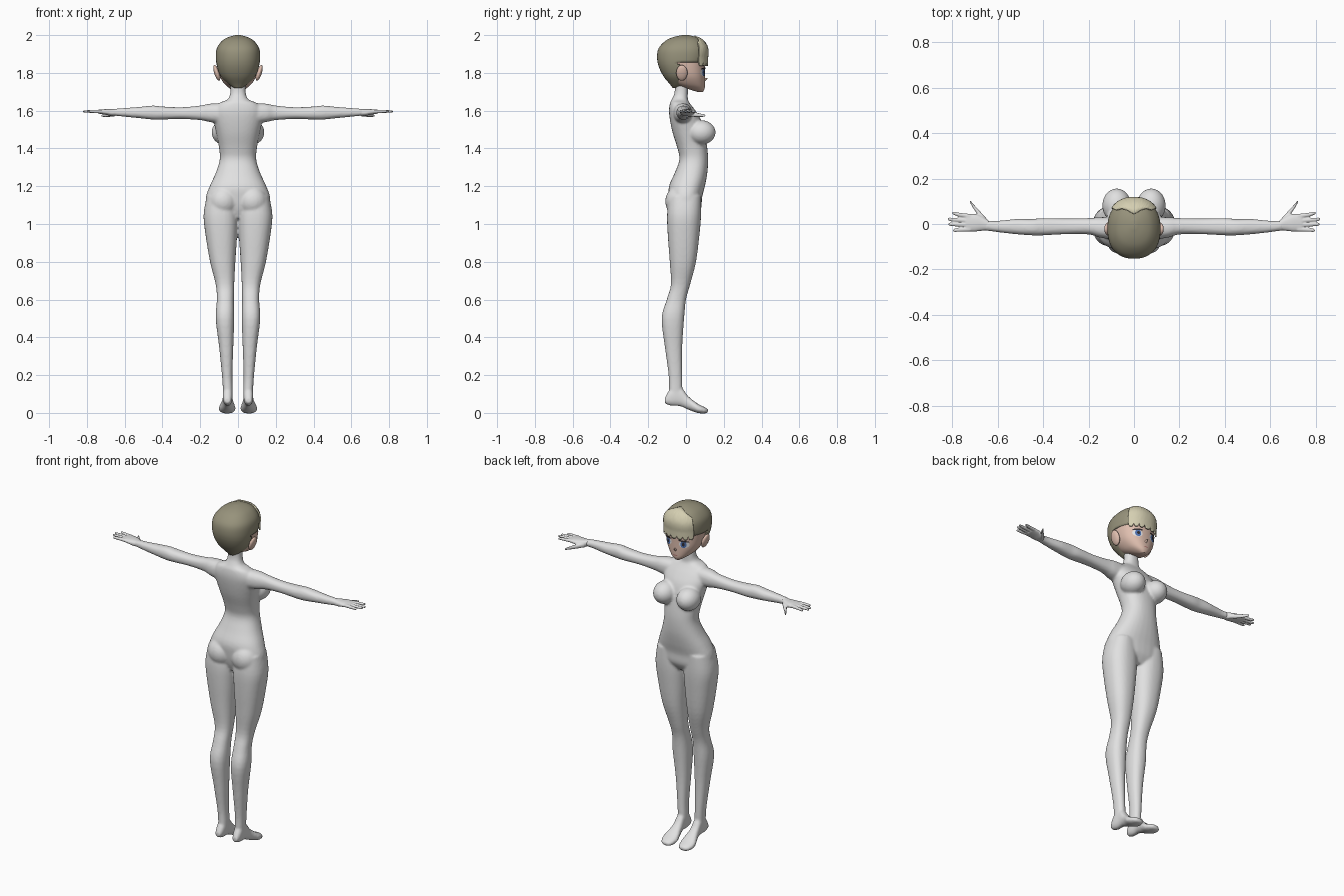
import bpy, bmesh, math
from mathutils import Matrix, Vector
from mathutils.bvhtree import BVHTree

if "Cube" in bpy.data.objects:
    bpy.data.objects.remove(bpy.data.objects["Cube"])


def material(name, *rgb):
    m = bpy.data.materials.new(name)
    m.use_nodes = True
    m.diffuse_color = (*rgb, 1)
    bsdf = next(n for n in m.node_tree.nodes if n.type == "BSDF_PRINCIPLED")
    bsdf.inputs["Base Color"].default_value = (*rgb, 1)
    return m


BODY = material("body grey", .75, .75, .75)
HAIR = material("dark hair", .31, .29, .2)
FRINGE = material("light hair", .66, .62, .44)
SKIN = material("face skin", .74, .52, .43)
WHITE = material("eye white", .85, .85, .87)
BLUE = material("iris blue", .08, .17, .45)
DARK = material("lash dark", .03, .025, .03)
LIP = material("lip", .5, .22, .2)


def smooth_rows(rows, sub):
    """Catmull-Rom interpolation of the section rows."""
    out = []
    last = len(rows) - 1
    for i in range(last):
        quad = [Vector(rows[min(max(j, 0), last)]) for j in range(i - 1, i + 3)]
        a, b, c, d = quad
        for k in range(sub):
            t = k / sub
            out.append(b + (c - a) * t / 2 + (a * 2 - b * 5 + c * 4 - d) * t * t / 2
                       + (b * 3 - a - c * 3 + d) * t ** 3 / 2)
    return out + [Vector(rows[-1])]


def power(v):
    return math.copysign(abs(v) ** .87, v)


def loft(bm, rows, axis, sides=(1,), n=32, sub=4):
    """Skin oval sections: position along axis, then low/high of both other axes."""
    for s in sides:
        rings = []
        for k, a0, a1, b0, b1 in smooth_rows(rows, sub):
            ring = []
            for i in range(n):
                t = math.tau * i / n
                co = [(a0 + a1) / 2 + (a1 - a0) / 2 * power(math.cos(t)),
                      (b0 + b1) / 2 + (b1 - b0) / 2 * power(math.sin(t))]
                co.insert(axis, k)
                co[0] *= s
                ring.append(bm.verts.new(co))
            rings.append(ring)
        for lo, hi in zip(rings, rings[1:]):
            for i in range(n):
                j = (i + 1) % n
                bm.faces.new((lo[i], lo[j], hi[j], hi[i]))
        bm.faces.new(rings[0])
        bm.faces.new(rings[-1])


def ball(bm, loc, scale, tilt=0):
    for s in (1, -1):
        m = (Matrix.Translation((s * loc[0], loc[1], loc[2])) @ Matrix.Rotation(s * tilt, 4, "Y")
             @ Matrix.Diagonal((*scale, 1)))
        bmesh.ops.create_uvsphere(bm, u_segments=24, v_segments=16, radius=1, matrix=m)


def finish(name, bm, mat, voxel=0, shell=0):
    bmesh.ops.recalc_face_normals(bm, faces=bm.faces)
    me = bpy.data.meshes.new(name)
    bm.to_mesh(me)
    bm.free()
    me.materials.append(mat)
    ob = bpy.data.objects.new(name, me)
    bpy.context.collection.objects.link(ob)
    bpy.ops.object.select_all(action="DESELECT")
    ob.select_set(True)
    bpy.context.view_layer.objects.active = ob
    bpy.ops.object.shade_smooth_by_angle(angle=math.radians(50))
    if voxel:
        mod = ob.modifiers.new("blend", "REMESH")
        mod.mode, mod.voxel_size, mod.use_smooth_shade = "VOXEL", voxel, True
        relax = ob.modifiers.new("relax", "SMOOTH")
        relax.factor, relax.iterations = .5, 5
    if shell:
        mod = ob.modifiers.new("thickness", "SOLIDIFY")
        mod.thickness, mod.offset = shell, -1
    return ob


BOTH = (1, -1)

# Body: torso, legs, feet, arms blended into one skin
bm = bmesh.new()
loft(bm, [(1.03, -.08, .08, -.06, .05), (1.08, -.16, .16, -.08, .08), (1.14, -.17, .17, -.09, .085),
          (1.2, -.15, .15, -.09, .1), (1.27, -.118, .118, -.06, .113), (1.34, -.097, .097, -.035, .117),
          (1.4, -.1, .1, -.045, .113), (1.48, -.115, .115, -.07, .1), (1.55, -.13, .13, -.085, .08),
          (1.6, -.13, .13, -.09, .05), (1.64, -.1, .1, -.085, .02), (1.66, -.055, .055, -.075, .01),
          (1.7, -.04, .04, -.06, .01), (1.78, -.04, .04, -.06, .01)], 2)
loft(bm, [(.07, .03, .08, -.09, -.03), (.12, .028, .08, -.09, -.02), (.2, .03, .085, -.092, -.02),
          (.35, .025, .1, -.112, -.02), (.5, .02, .118, -.129, -.01), (.6, .022, .112, -.102, 0),
          (.68, .02, .118, -.08, .022), (.8, .014, .148, -.086, .053), (.95, .004, .173, -.097, .072),
          (1.05, .002, .182, -.1, .08), (1.15, .02, .165, -.09, .08)], 2, BOTH)
loft(bm, [(-.112, .04, .072, .05, .08), (-.08, .03, .08, .038, .13), (-.03, .03, .08, .035, .14),
          (.01, .025, .085, .018, .09), (.06, .013, .102, 0, .05), (.1, .022, .092, -.003, .03),
          (.117, .04, .07, .003, .02)], 1, BOTH)
loft(bm, [(.08, -.07, .03, 1.53, 1.64), (.15, -.06, .03, 1.54, 1.637), (.2, -.046, .026, 1.55, 1.627),
          (.3, -.045, .024, 1.556, 1.618), (.4, -.05, .026, 1.553, 1.622), (.45, -.05, .022, 1.553, 1.627),
          (.52, -.045, .022, 1.56, 1.62), (.6, -.036, .014, 1.568, 1.614), (.66, -.028, .016, 1.574, 1.609)],
     0, BOTH)
ball(bm, (.076, .082, 1.485), (.064, .075, .064))
ball(bm, (.078, -.04, 1.12), (.078, .07, .08))
finish("body", bm, BODY, voxel=.007)

# Hands: palm, four fingers and thumb
bm = bmesh.new()
loft(bm, [(.64, -.027, .015, 1.574, 1.609), (.67, -.03, .034, 1.572, 1.608), (.7, -.033, .044, 1.578, 1.608),
          (.74, -.032, .044, 1.585, 1.605)], 0, BOTH)
for root, tip, reach in ((.034, .048, .795), (.014, .021, .815), (-.005, -.001, .812), (-.023, -.028, .792)):
    loft(bm, [(.72, root - .01, root + .01, 1.586, 1.605), (.77, (root + tip) / 2 - .009, (root + tip) / 2 + .009,
              1.588, 1.604), (reach, tip - .007, tip + .007, 1.59, 1.602),
              (reach + .006, tip - .003, tip + .003, 1.593, 1.599)], 0, BOTH, n=12)
loft(bm, [(.65, -.01, .025, 1.57, 1.598), (.68, .028, .058, 1.567, 1.592), (.705, .064, .085, 1.566, 1.586),
          (.722, .093, .106, 1.567, 1.58)], 0, BOTH, n=12)
finish("hands", bm, BODY, voxel=.0035)

# Head, nose and ears
bm = bmesh.new()
loft(bm, [(1.7, -.015, .015, .06, .09), (1.715, -.04, .04, .01, .098), (1.74, -.07, .07, -.055, .1),
          (1.78, -.095, .095, -.085, .1), (1.83, -.106, .106, -.11, .1), (1.88, -.108, .108, -.125, .102),
          (1.93, -.1, .1, -.12, .095), (1.97, -.06, .06, -.07, .06)], 2, n=48)
face = BVHTree.FromBMesh(bm)
finish("head", bm, SKIN)
bm = bmesh.new()
bmesh.ops.create_cone(bm, cap_ends=True, segments=12, radius1=.012, radius2=.002, depth=.03,
                      matrix=Matrix.Translation((0, .1, 1.765)) @ Matrix.Rotation(math.radians(-65), 4, "X"))
finish("nose", bm, SKIN)
bm = bmesh.new()
ball(bm, (.112, -.022, 1.8), (.014, .03, .043), math.radians(18))
finish("ears", bm, SKIN)

# Hair cap, cut away around the face and ears
hair_rows = [(1.72, -.02, .02, -.07, -.03), (1.74, -.05, .05, -.085, .01), (1.78, -.09, .09, -.118, .06),
             (1.83, -.11, .11, -.143, .09), (1.88, -.117, .117, -.153, .108), (1.93, -.112, .112, -.145, .108),
             (1.97, -.084, .084, -.108, .085), (1.99, -.05, .05, -.066, .052), (2, -.012, .012, -.02, .015)]
bm = bmesh.new()
loft(bm, hair_rows, 2, n=48)


def cut(faces, point, normal, clear):
    geom = set(faces)
    for f in faces:
        geom.update(f.edges)
        geom.update(f.verts)
    bmesh.ops.bisect_plane(bm, geom=list(geom), plane_co=point, plane_no=normal, clear_outer=clear)


cut(list(bm.faces), (0, 0, 1.845), (0, 0, 1), False)
cut([f for f in bm.faces if f.calc_center_median().z < 1.845], (0, -.025, 1.8), (0, 1, .15), True)
finish("hair_cap", bm, HAIR, shell=.008)

# Fringe: a thicker light shell with a ragged lower edge
bm = bmesh.new()
dense = smooth_rows(hair_rows, 12)
cols, steps, strands = 56, 16, 7
grid = []
for c in range(cols + 1):
    u = 2 * c / cols - 1
    a = math.radians(52) * u
    wave = abs((c * strands / cols) % 1 - .5) * 2
    top, low = 1.993 - .035 * u * u, 1.832 + .02 * wave ** 3
    line = []
    for k in range(steps + 1):
        z = top + (low - top) * k / steps
        _, x0, x1, y0, y1 = min(dense, key=lambda r: abs(r[0] - max(z, 1.88)))
        x = x1 * 1.05 * power(math.sin(a))
        y = (y0 + y1) / 2 + (y1 - y0) / 2 * 1.07 * power(math.cos(a))
        line.append(bm.verts.new((x, y, z + .004)))
    grid.append(line)
for p, q in zip(grid, grid[1:]):
    for k in range(steps):
        bm.faces.new((p[k], p[k + 1], q[k + 1], q[k]))
finish("fringe", bm, FRINGE, shell=.008)


# Painted face: thin plates laid onto the head surface
def decal(name, x, z, rx, rz, lift, mat, sides=BOTH, slant=0):
    bm = bmesh.new()
    for s in sides:
        rings = []
        for r in (.02, .5, 1):
            ring = []
            for i in range(20):
                t = math.tau * i / 20
                px = x + rx * r * math.cos(t)
                pz = z + rz * r * math.sin(t) + slant * (px - x)
                hit = face.ray_cast(Vector((s * px, 1, pz)), Vector((0, -1, 0)))[0]
                ring.append(bm.verts.new((s * px, hit.y + lift, pz)))
            rings.append(ring)
        bm.faces.new(rings[0])
        for lo, hi in zip(rings, rings[1:]):
            for i in range(20):
                j = (i + 1) % 20
                bm.faces.new((lo[i], lo[j], hi[j], hi[i]))
    ob = finish(name, bm, mat)
    if sum(p.normal.y for p in ob.data.polygons) < 0:
        ob.data.flip_normals()


decal("eye_whites", .05, 1.803, .026, .021, .002, WHITE)
decal("irises", .049, 1.803, .016, .02, .0035, BLUE)
decal("pupils", .049, 1.804, .007, .01, .005, DARK)
decal("lashes", .051, 1.823, .028, .005, .006, DARK, slant=-.1)
decal("mouth", 0, 1.731, .016, .003, .002, LIP, sides=(1,))
